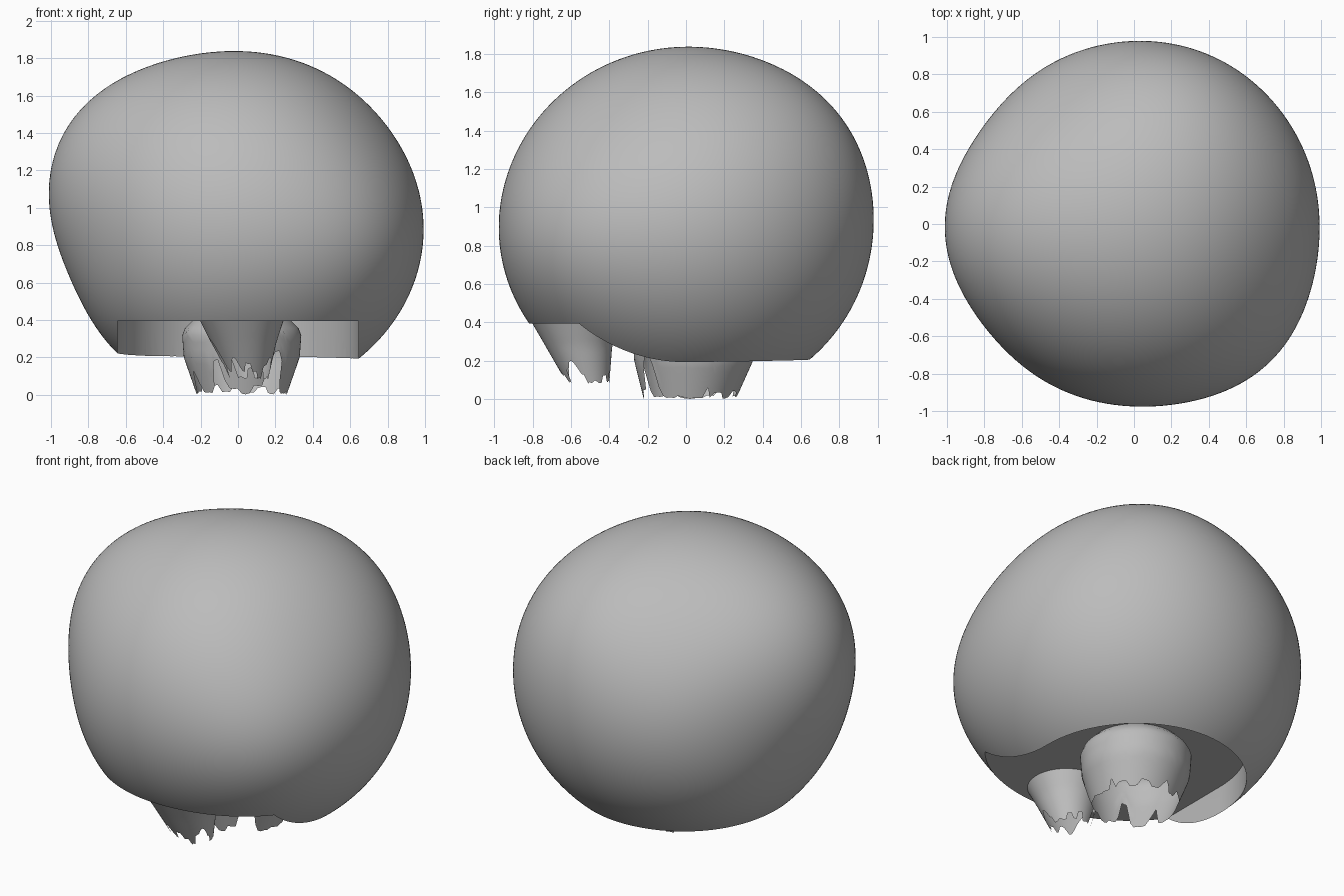
import bpy, bmesh, math, random
from mathutils import Vector

random.seed(4)
if "Cube" in bpy.data.objects:
    bpy.data.objects.remove(bpy.data.objects["Cube"], do_unlink=True)

grey = bpy.data.materials.new("plain_grey")
grey.use_nodes = True
grey.diffuse_color = (0.5, 0.5, 0.5, 1)
grey.node_tree.nodes["Principled BSDF"].inputs["Base Color"].default_value = (0.5, 0.5, 0.5, 1)

CEILING = 0.395
CENTRE = Vector((0, 0, 0.9))


def make_object(name, bm):
    mesh = bpy.data.meshes.new(name)
    bm.to_mesh(mesh)
    bm.free()
    mesh.materials.append(grey)
    ob = bpy.data.objects.new(name, mesh)
    bpy.context.scene.collection.objects.link(ob)
    return ob


def smooth(ob, degrees):
    bpy.ops.object.select_all(action="DESELECT")
    ob.select_set(True)
    bpy.context.view_layer.objects.active = ob
    bpy.ops.object.shade_smooth_by_angle(angle=math.radians(degrees))


# Lumpy ball: ellipsoid pushed in and out by soft bumps (direction, height, spread)
BUMPS = [
    ((-0.83, -0.05, 0.55), 0.085, 0.4),
    ((0.3, 0.72, 0.6), 0.055, 0.4),
    ((0.68, -0.72, -0.1), 0.06, 0.35),
    ((-0.93, 0, -0.37), -0.045, 0.35),
    ((-0.8, -0.5, -0.1), -0.03, 0.35),
    ((-0.82, 0.52, 0), -0.03, 0.35),
    ((0.74, -0.3, 0.6), -0.025, 0.35),
    ((-0.35, 0.65, 0.65), -0.025, 0.35),
    ((-0.99, 0, 0.1), 0.015, 0.3),
]
bm = bmesh.new()
bmesh.ops.create_icosphere(bm, subdivisions=6, radius=1)
for v in bm.verts:
    d = v.co.normalized()
    push = sum(h * math.exp(-(d - Vector(c).normalized()).length_squared / (2 * s * s))
               for c, h, s in BUMPS)
    v.co = CENTRE + Vector((d.x * 0.99, d.y * 0.97, d.z * 0.93)) + d * push
ball = make_object("lumpy_ball", bm)

# Recess under the ball: slot with a round back, open at the front
R = 0.645
outline = [(R * math.cos(a), R * math.sin(a))
           for a in (math.pi * i / 40 for i in range(41))]
outline += [(-R, -1.5), (R, -1.5)]
bm = bmesh.new()
base = bm.faces.new([bm.verts.new((x, y, -0.5)) for x, y in outline])
top = bmesh.ops.extrude_face_region(bm, geom=[base])["geom"]
bmesh.ops.translate(bm, vec=(0, 0, CEILING + 0.5),
                    verts=[g for g in top if isinstance(g, bmesh.types.BMVert)])
bmesh.ops.recalc_face_normals(bm, faces=bm.faces)
cutter = make_object("recess_cutter", bm)
cutter.hide_render = True

cut = ball.modifiers.new("recess", "BOOLEAN")
cut.operation = "DIFFERENCE"
cut.solver = "EXACT"
cut.object = cutter
bpy.context.view_layer.objects.active = ball
bpy.ops.object.modifier_apply(modifier=cut.name)
bpy.data.objects.remove(cutter, do_unlink=True)
smooth(ball, 35)


def broken_cup(name, profile, slots, low, rough, columns=72):
    """Tapered ring hanging from the ceiling with a ragged lower edge.
    profile: (z, radius, x, y) from top to bottom; slots: (angle, half width, top z)."""
    def sample(z):
        for a, b in zip(profile, profile[1:]):
            if z >= b[0]:
                t = (a[0] - z) / (a[0] - b[0])
                return [p + (q - p) * t for p, q in zip(a, b)]
        return profile[-1]

    bm = bmesh.new()
    rows = 10
    grid = []
    edge = low
    for i in range(columns):
        if i % 3 == 0:
            edge = low + rough * random.random() ** 2
        angle = 360 * i / columns
        bottom = edge + 0.01 * random.random()
        for mid, half, height in slots:
            away = abs((angle - mid + 180) % 360 - 180)
            if away < half:
                bottom = max(bottom, height - (height - low) * (away / half) ** 2)
        if i == 0:
            bottom = low
        column = []
        for k in range(rows + 1):
            z = CEILING + (bottom - CEILING) * k / rows
            _, r, x, y = sample(z)
            a = math.radians(angle)
            column.append(bm.verts.new((x + r * math.cos(a), y + r * math.sin(a), z)))
        grid.append(column)
    for i in range(columns):
        p, q = grid[i], grid[(i + 1) % columns]
        for k in range(rows):
            bm.faces.new((p[k], p[k + 1], q[k + 1], q[k]))
    ob = make_object(name, bm)
    smooth(ob, 50)
    return ob


# Wide broken cup in the middle of the recess
broken_cup("middle_cup",
           [(0.4, 0.26, 0.02, 0.04), (0.34, 0.32, 0.02, 0.04),
            (0.2, 0.31, 0.02, 0.04), (0, 0.24, 0.02, 0.02)],
           [(308, 14, 0.24), (243, 9, 0.2), (205, 7, 0.13), (95, 6, 0.07), (20, 5, 0.06)],
           0.0, 0.05)

# Small broken cup leaning back from the front of the recess
broken_cup("front_cup",
           [(0.4, 0.225, 0.02, -0.58), (0.28, 0.175, 0.03, -0.56), (0.08, 0.11, 0.05, -0.51)],
           [(185, 40, 0.3), (245, 16, 0.2), (335, 18, 0.2), (130, 15, 0.25)],
           0.08, 0.09)
